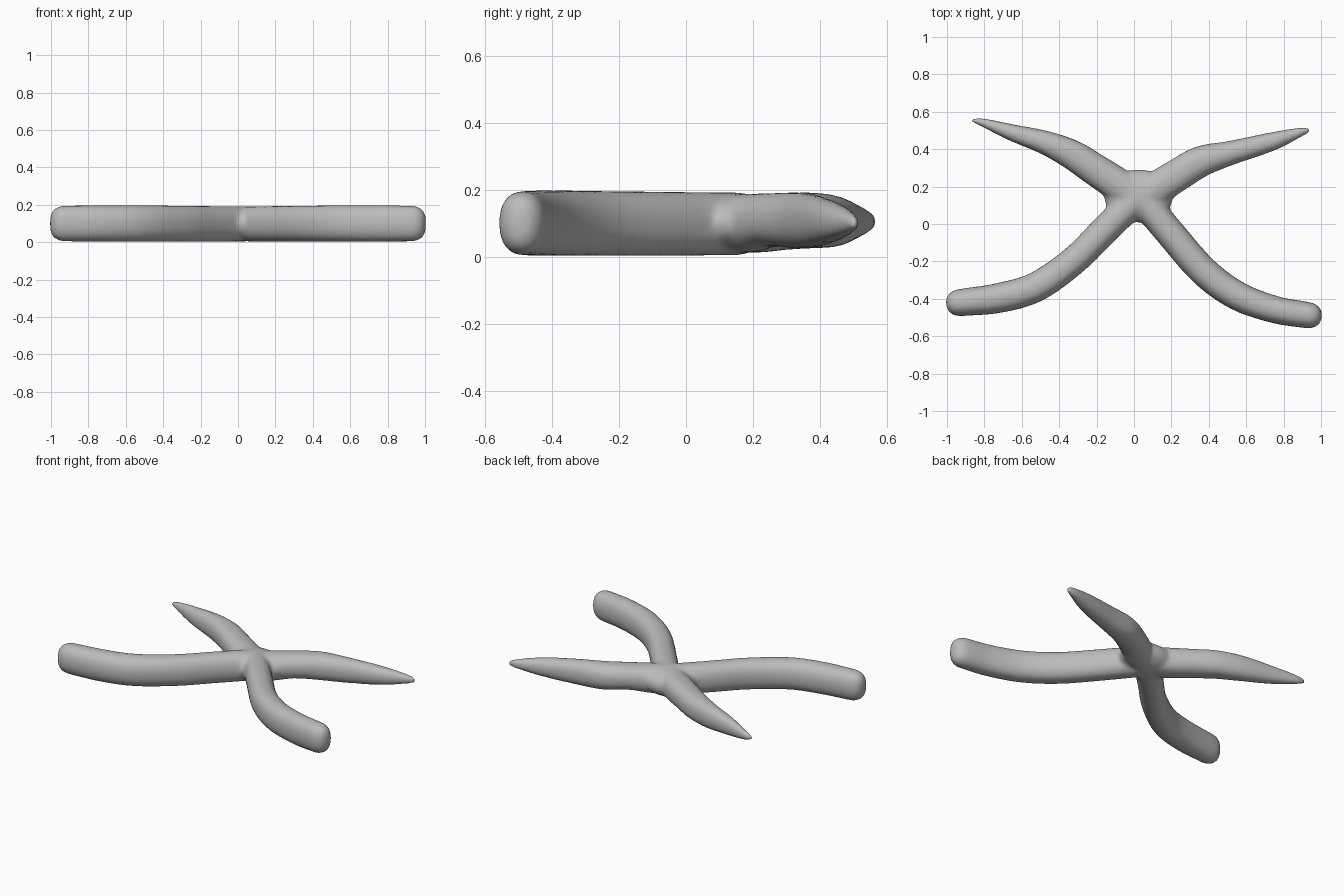
import bpy, bmesh, math
from mathutils import Vector, Matrix

if "Cube" in bpy.data.objects:
    bpy.data.objects.remove(bpy.data.objects["Cube"])

SIDES = 24
STEPS = 6


def spline(a, b, c, d, t):
    """Catmull-Rom blend of four profile stations."""
    return 0.5 * (2 * b + (c - a) * t + (2 * a - 5 * b + 4 * c - d) * t * t
                  + (3 * b - a - 3 * c + d) * t ** 3)


def limb(bm, stations, round_end):
    """Sweep a soft oval section along stations of (x, y, half width, half height, z)."""
    pts = [Vector(s) for s in stations]
    pts = [2 * pts[0] - pts[1]] + pts + [2 * pts[-1] - pts[-2]]
    path = []
    for i in range(1, len(pts) - 2):
        path += [spline(*pts[i - 1:i + 3], k / STEPS) for k in range(STEPS)]
    path.append(pts[-2])
    if round_end:
        last = path[-1].copy()
        way = (path[-1] - path[-2]).to_2d().normalized()
        for k in range(1, 7):
            a = math.radians(k * 14)
            p = last.copy()
            p[0] += way.x * 0.08 * math.sin(a)
            p[1] += way.y * 0.08 * math.sin(a)
            p[2] *= math.cos(a) ** 0.8
            p[3] *= math.cos(a) ** 0.6
            path.append(p)
    rings = []
    for i, p in enumerate(path):
        way = path[min(i + 1, len(path) - 1)] - path[max(i - 1, 0)]
        side = Vector((-way[1], way[0])).normalized()
        ring = []
        for k in range(SIDES):
            a = 2 * math.pi * k / SIDES
            c = math.copysign(abs(math.cos(a)) ** 0.88, math.cos(a)) * p[2]
            s = math.copysign(abs(math.sin(a)) ** 0.88, math.sin(a)) * p[3]
            ring.append(bm.verts.new((p[0] + side.x * c, p[1] + side.y * c, p[4] + s)))
        rings.append(ring)
    for r, q in zip(rings, rings[1:]):
        for k in range(SIDES):
            n = (k + 1) % SIDES
            bm.faces.new((r[k], r[n], q[n], q[k]))
    bm.faces.new(rings[0])
    bm.faces.new(rings[-1])


bm = bmesh.new()

# rounded front limbs
limb(bm, [(0.04, 0.16, .080, .094, .098), (-0.155, -0.03, .078, .096, .098),
          (-0.315, -0.19, .077, .097, .099), (-0.52, -0.335, .080, .098, .1),
          (-0.72, -0.395, .080, .098, .1), (-0.925, -0.42, .073, .096, .1)], True)
limb(bm, [(0.02, 0.16, .080, .094, .098), (0.195, -0.05, .080, .096, .098),
          (0.375, -0.255, .080, .097, .099), (0.555, -0.385, .078, .098, .1),
          (0.755, -0.458, .073, .098, .1), (0.925, -0.487, .071, .096, .1)], True)

# tapered back limbs
limb(bm, [(0.05, 0.12, .085, .088, .1), (-0.10, 0.22, .090, .088, .1),
          (-0.215, 0.295, .086, .085, .105), (-0.33, 0.37, .080, .084, .108),
          (-0.475, 0.435, .064, .078, .106), (-0.65, 0.488, .045, .058, .105),
          (-0.80, 0.54, .024, .032, .105), (-0.868, 0.556, .010, .014, .105)], False)
limb(bm, [(0.0, 0.12, .085, .088, .1), (0.12, 0.19, .090, .088, .1),
          (0.23, 0.26, .088, .080, .11), (0.36, 0.335, .083, .084, .108),
          (0.525, 0.382, .064, .078, .106), (0.735, 0.44, .050, .058, .104),
          (0.88, 0.488, .027, .032, .102), (0.940, 0.505, .012, .016, .1)], False)

# central hub
bmesh.ops.create_uvsphere(bm, u_segments=32, v_segments=16, radius=1,
                          matrix=Matrix.Translation((0.025, 0.15, 0.099))
                          @ Matrix.Diagonal((0.185, 0.142, 0.09, 1)))
bmesh.ops.recalc_face_normals(bm, faces=bm.faces)

mesh = bpy.data.meshes.new("four_limb_body")
bm.to_mesh(mesh)
bm.free()
body = bpy.data.objects.new("four_limb_body", mesh)
bpy.context.collection.objects.link(body)

grey = bpy.data.materials.new("plain_grey")
grey.diffuse_color = (0.5, 0.5, 0.5, 1)
grey.use_nodes = True
grey.node_tree.nodes["Principled BSDF"].inputs["Base Color"].default_value = grey.diffuse_color
mesh.materials.append(grey)

# melt the parts into one skin with soft joints
remesh = body.modifiers.new("skin", 'REMESH')
remesh.mode = 'VOXEL'
remesh.voxel_size = 0.011
remesh.use_smooth_shade = True
soften = body.modifiers.new("soften", 'SMOOTH')
soften.factor = 0.5
soften.iterations = 10
thin = body.modifiers.new("facets", 'DECIMATE')
thin.ratio = 0.2
